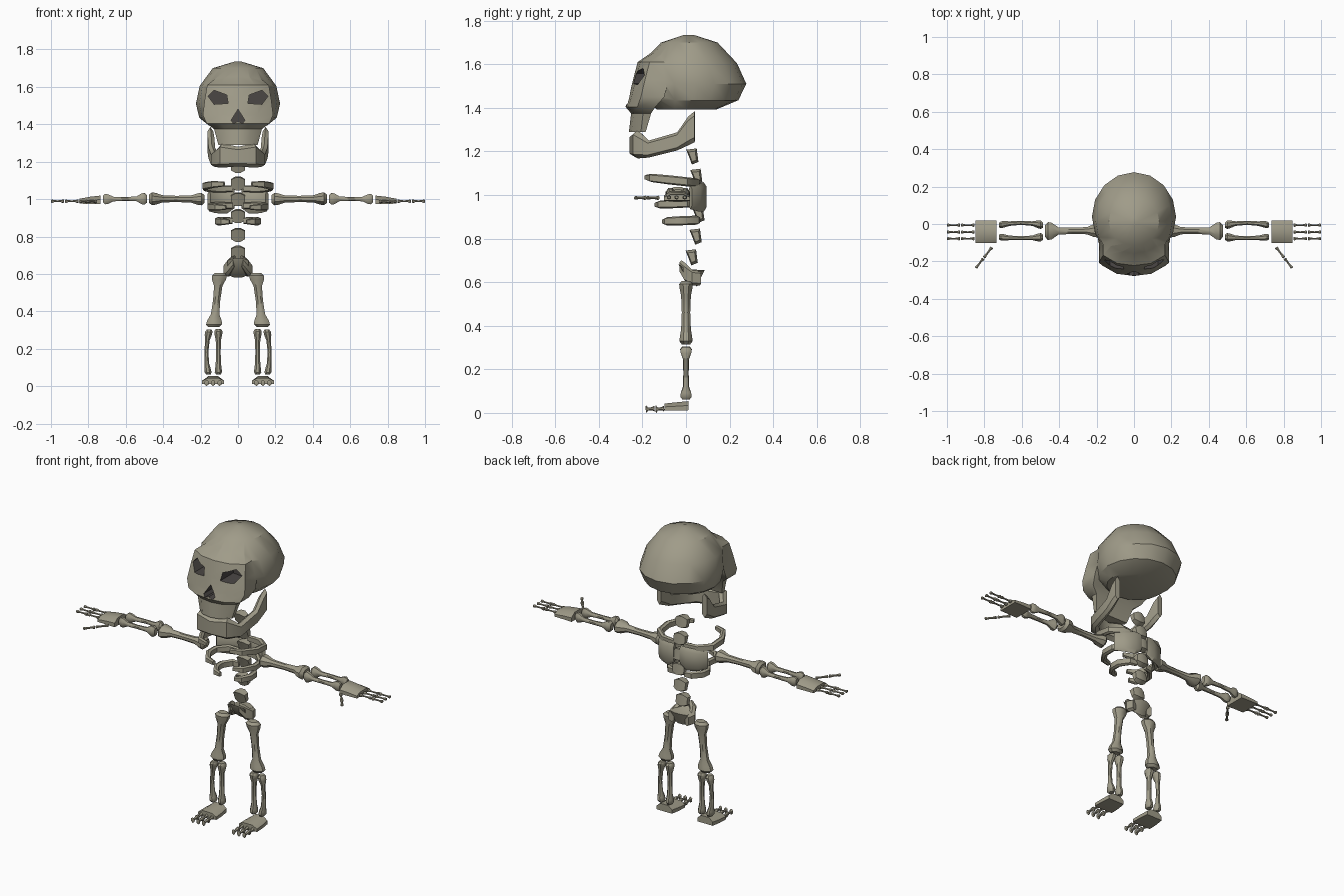
import bpy, bmesh, math
from mathutils import Vector

if "Cube" in bpy.data.objects:
    bpy.data.objects.remove(bpy.data.objects["Cube"])


def material(name, rgb):
    m = bpy.data.materials.new(name)
    m.diffuse_color = (*rgb, 1)
    m.use_nodes = True
    m.node_tree.nodes["Principled BSDF"].inputs["Base Color"].default_value = m.diffuse_color
    return m


BONE = material("aged bone", (0.35, 0.33, 0.25))
DARK = material("dark socket", (0.07, 0.063, 0.06))


def loft(name, rings, mats=(BONE,), index=0, angle=40):
    """Closed skin over rings of equal point count."""
    bm = bmesh.new()
    vs = [[bm.verts.new(p) for p in r] for r in rings]
    n = len(vs[0])
    for a, b in zip(vs, vs[1:]):
        for i in range(n):
            j = (i + 1) % n
            bm.faces.new((a[i], a[j], b[j], b[i]))
    bm.faces.new(vs[0])
    bm.faces.new(vs[-1])
    bmesh.ops.recalc_face_normals(bm, faces=bm.faces)
    for f in bm.faces:
        f.material_index = index
    me = bpy.data.meshes.new(name)
    bm.to_mesh(me)
    bm.free()
    for m in mats:
        me.materials.append(m)
    me.shade_smooth()
    me.set_sharp_from_angle(angle=math.radians(angle))
    ob = bpy.data.objects.new(name, me)
    bpy.context.collection.objects.link(ob)
    return ob


def bone(name, p0, p1, u, end0, end1, shaft, bow=0, n=8):
    """Knobbed long bone; end = (radius along u, radius across)."""
    p0, p1, u = Vector(p0), Vector(p1), Vector(u)
    v = (p1 - p0).normalized().cross(u).normalized()
    prof = [(0, end0, .65), (.05, end0, 1), (.12, end0, .92), (.24, None, 1.1), (.5, None, .95),
            (.76, None, 1.1), (.88, end1, .92), (.95, end1, 1), (1, end1, .65)]
    rings = []
    for t, e, k in prof:
        ra, rb = e if e else (shaft, shaft)
        c = p0.lerp(p1, t) + u * bow * math.sin(math.pi * t)
        rings.append([c + u * ra * k * math.cos(a) + v * rb * k * math.sin(a)
                      for a in (2 * math.pi * (i + .5) / n for i in range(n))])
    return loft(name, rings)


def strip(name, stations, s=1):
    """Flat band: stations of (x, y, z_bottom, z_top, thickness)."""
    pts = [Vector((a[0], a[1])) for a in stations]
    rings = []
    for i, (x, y, zb, zt, th) in enumerate(stations):
        d = (pts[min(i + 1, len(pts) - 1)] - pts[max(i - 1, 0)]).normalized()
        nx, ny = -d.y * th / 2, d.x * th / 2
        rings.append([(s * (x + nx * a), y + ny * a, z) for a, z in
                      ((1, zb + .15 * (zt - zb)), (1, zt - .15 * (zt - zb)), (0, zt),
                       (-1, zt - .15 * (zt - zb)), (-1, zb + .15 * (zt - zb)), (0, zb))])
    return loft(name, rings)


def side_profile(name, prof, y, z, half, taper):
    """Side outline thickened along x, smaller at both ends."""
    cy = sum(p[0] for p in prof) / len(prof)
    cz = sum(p[1] for p in prof) / len(prof)
    return loft(name, [[(x, y + cy + (a - cy) * k, z + cz + (b - cz) * k) for a, b in prof]
                       for x, k in ((-half, taper), (-half * .35, 1), (half * .35, 1), (half, taper))])


def boolean(ob, other, op):
    mod = ob.modifiers.new("cut", 'BOOLEAN')
    mod.object, mod.operation, mod.solver = other, op, 'EXACT'
    bpy.context.view_layer.update()
    me = bpy.data.meshes.new_from_object(ob.evaluated_get(bpy.context.evaluated_depsgraph_get()))
    ob.modifiers.clear()
    ob.data = me
    bpy.data.objects.remove(other)


# Skull: braincase rings (z, half width, front y, back y)
both = (BONE, DARK)
case = [(1.735, .02, -.01, .035), (1.70, .135, -.115, .145), (1.605, .205, -.205, .234),
        (1.51, .225, -.20, .277), (1.435, .207, -.18, .24), (1.393, .155, -.135, .14)]
rings = []
for z, w, f, b in case:
    rings.append([(w * math.cos(a), (f + b) / 2 + (b - f) / 2 * math.sin(a), z)
                  for a in (2 * math.pi * i / 16 for i in range(16))])
skull = loft("skull", rings, both)

# Face and upper jaw rings (z, half width, front y, back y)
face = [(1.66, .10, -.15, -.05), (1.61, .165, -.222, -.08), (1.53, .178, -.243, -.08),
        (1.45, .188, -.262, -.10), (1.405, .168, -.278, -.14), (1.375, .128, -.252, -.16),
        (1.29, .105, -.262, -.185)]
rings = []
for z, w, f, b in face:
    half = [(w, b), (w, f + .055), (w * .55, f + .012)]
    rings.append([(x, y, z) for x, y in half] + [(0, f, z)]
                 + [(-x, y, z) for x, y in reversed(half)])
boolean(skull, loft("face", rings, both), 'UNION')

# Eye and nose sockets
eye = [(.16, 1.55), (.128, 1.582), (.06, 1.557), (.053, 1.512), (.128, 1.507)]
nose = [(0, 1.48), (.037, 1.422), (.025, 1.405), (0, 1.415), (-.025, 1.405), (-.037, 1.422)]
for prof, deep in ((eye, -.12), ([(-x, z) for x, z in eye], -.12), (nose, -.19)):
    cut = loft("socket", [[(x, y, z) for x, z in prof] for y in (-.4, deep)], both, 1)
    cut.hide_render = True
    boolean(skull, cut, 'DIFFERENCE')
skull.data.shade_smooth()
skull.data.set_sharp_from_angle(angle=math.radians(35))

# Lower jaw, one horseshoe
jaw = [(.148, .04, 1.243, 1.385, .03), (.145, .01, 1.228, 1.36, .035), (.14, -.04, 1.205, 1.288, .036),
       (.125, -.17, 1.172, 1.25, .04), (.085, -.222, 1.168, 1.298, .05), (0, -.235, 1.175, 1.28, .05)]
strip("lower_jaw", jaw + [(-a[0],) + a[1:] for a in jaw[-2::-1]])

# Spine
vert = [(-.026, .03), (.022, .036), (.03, -.026), (0, -.038), (-.012, -.005)]
for i, (y, z) in enumerate([(.027, 1.178), (.045, 1.085), (.06, 1.0), (.055, .91), (.042, .81), (.024, .715)]):
    side_profile(f"vertebra_{i + 1}", vert, y, z, .037, .65)
side_profile("sacrum", [(-.035, .685), (0, .66), (.085, .655), (.05, .58), (.025, .6), (-.02, .645)],
             0, 0, .055, .75)

for s, side in ((1, "left"), (-1, "right")):
    def P(x, y, z):
        return (s * x, y, z)

    # Ribs: (z, widest x, front y, rise to the front, height)
    for i, (z, w, f, rise, h) in enumerate([(1.055, .185, -.18, .022, .042), (.965, .158, -.135, -.01, .04),
                                            (.885, .115, -.10, -.008, .042)]):
        path = [(.03, .055, .8, .02), (w * .6, .05, 1, .026), (w * .93, 0, 1, .028),
                (w * .95, f * .45, 1, .028), (w * .72, f * .88, .9, .026), (w * .4, f, .6, .02)]
        strip(f"rib_{i + 1}_{side}",
              [(x, y, z + rise * (.055 - y) / .2 - h * k / 2, z + rise * (.055 - y) / .2 + h * k / 2, t)
               for x, y, k, t in path], s)
    # Shoulder blade
    strip(f"shoulder_blade_{side}", [(.02, .078, .95, 1.06, .02), (.06, .08, .922, 1.06, .028),
                                     (.12, .055, .925, 1.05, .028), (.155, .02, .935, 1.045, .02)], s)
    # Pelvis wing
    strip(f"pelvis_wing_{side}", [(.02, -.02, .64, .70, .025), (.045, .0, .60, .685, .03),
                                  (.06, .03, .585, .655, .035), (.05, .065, .585, .65, .03)], s)
    # Arm
    U = (0, 1, 0)
    bone(f"upper_arm_{side}", P(.18, -.035, 1), P(.475, -.038, 1.002), U, (.04, .036), (.052, .037), .019)
    for k, y, b in (("outer", -.07, -.006), ("inner", -.006, .012)):
        bone(f"forearm_{k}_{side}", P(.487, y, 1.002), P(.722, y, 1.0), U, (.024, .034), (.02, .03), .012, b)
    # Hand: arched plate
    arch = [(-1, -.9), (1, -.9), (1, .1), (.5, 1), (-.5, 1), (-1, .1)]
    loft(f"hand_{side}", [[P(x, -.041 + a * .06, z + b * h) for a, b in arch]
                          for x, z, h in ((.735, .995, .024), (.79, .993, .02), (.847, .988, .014))])
    for i, y in enumerate((-.006, -.043, -.078)):
        for j, (a, b) in enumerate(((.852, .925), (.93, 1.0))):
            bone(f"finger_{i + 1}_{j + 1}_{side}", P(a, y, .989), P(b, y, .989), U,
                 (.011, .01), (.01, .009), .005, 0, 6)
    for j, (a, b) in enumerate(((0, .5), (.54, 1))):
        bone(f"thumb_{j + 1}_{side}", P(.76 + .085 * a, -.125 - .11 * a, .987),
             P(.76 + .085 * b, -.125 - .11 * b, .987), (s * .791, .612, 0), (.011, .01), (.01, .009), .006, 0, 6)
    # Leg
    X = (s, 0, 0)
    bone(f"thigh_{side}", P(.098, 0, .605), P(.13, 0, .315), X, (.044, .034), (.046, .033), .022)
    bone(f"shin_{side}", P(.105, 0, .305), P(.105, 0, .062), X, (.024, .029), (.021, .028), .014)
    bone(f"outer_shin_{side}", P(.154, 0, .302), P(.158, 0, .062), X, (.022, .028), (.02, .028), .012, .013)
    # Foot: arched plate and toes
    loft(f"foot_{side}", [[P(.133 + a * w, y, z + b * h) for a, b in arch]
                          for y, z, h, w in ((.012, .032, .022, .05), (-.04, .029, .02, .057),
                                             (-.098, .026, .017, .059))])
    for i, x in enumerate((.098, .133, .168)):
        for j, (a, b) in enumerate(((-.1, -.14), (-.144, -.185))):
            bone(f"toe_{i + 1}_{j + 1}_{side}", P(x, a, .02), P(x, b, .017), X,
                 (.011, .013), (.012, .017), .007, 0, 6)
